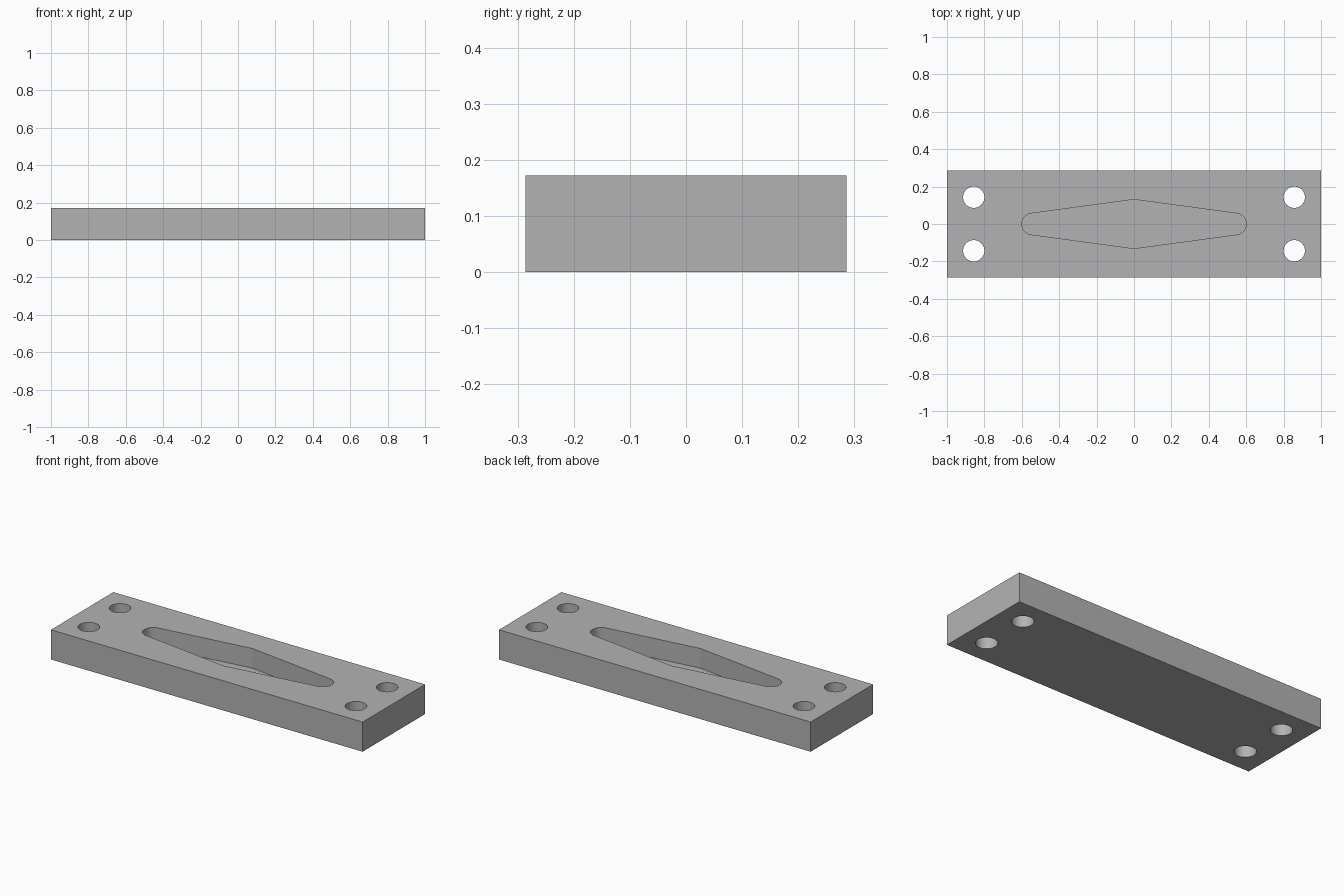
import bpy
import bmesh
from math import sin, cos, pi, atan

LENGTH, WIDTH, HEIGHT = 2.0, 0.572, 0.172
HOLE_X, HOLE_Y, HOLE_R = 0.857, 0.143, 0.057
POCKET_X, POCKET_R, POCKET_HALF, POCKET_DEPTH = 0.543, 0.057, 0.131, 0.114

cube = bpy.data.objects.get("Cube")
if cube:
    bpy.data.objects.remove(cube, do_unlink=True)

grey = bpy.data.materials.new("plain grey")
grey.use_nodes = True
colour = (0.45, 0.45, 0.45, 1)
grey.diffuse_color = colour
grey.node_tree.nodes["Principled BSDF"].inputs["Base Color"].default_value = colour


def prism(name, outline, bottom, top):
    """Extrude a counter-clockwise outline between two heights."""
    bm = bmesh.new()
    face = bm.faces.new([bm.verts.new((x, y, bottom)) for x, y in outline])
    result = bmesh.ops.extrude_face_region(bm, geom=[face])
    raised = [v for v in result["geom"] if isinstance(v, bmesh.types.BMVert)]
    bmesh.ops.translate(bm, vec=(0, 0, top - bottom), verts=raised)
    bmesh.ops.recalc_face_normals(bm, faces=bm.faces)
    mesh = bpy.data.meshes.new(name)
    bm.to_mesh(mesh)
    bm.free()
    mesh.materials.append(grey)
    obj = bpy.data.objects.new(name, mesh)
    bpy.context.collection.objects.link(obj)
    return obj


def arc(cx, cy, radius, start, end, steps):
    angles = [start + (end - start) * i / steps for i in range(steps + 1)]
    return [(cx + radius * cos(a), cy + radius * sin(a)) for a in angles]


# Rectangular plate
x, y = LENGTH / 2, WIDTH / 2
plate = prism("plate", [(-x, -y), (x, -y), (x, y), (-x, y)], 0, HEIGHT)

# Four through holes at the corners
cutters = []
for sx in (-1, 1):
    for sy in (-1, 1):
        circle = arc(sx * HOLE_X, sy * HOLE_Y, HOLE_R, 0, 2 * pi, 48)[:-1]
        cutters.append(prism("hole_cutter", circle, -0.1, HEIGHT + 0.1))

# Blind diamond pocket with rounded tips
tilt = atan((POCKET_HALF - POCKET_R) / POCKET_X)
sweep = pi / 2 - tilt
outline = arc(POCKET_X, 0, POCKET_R, -sweep, sweep, 24) + [(0, POCKET_HALF)]
outline += arc(-POCKET_X, 0, POCKET_R, pi - sweep, pi + sweep, 24) + [(0, -POCKET_HALF)]
cutters.append(prism("pocket_cutter", outline, HEIGHT - POCKET_DEPTH, HEIGHT + 0.1))

# Cut the plate, then discard the cutters
bpy.ops.object.select_all(action="DESELECT")
plate.select_set(True)
bpy.context.view_layer.objects.active = plate
for cutter in cutters:
    cutter.hide_render = True
    cut = plate.modifiers.new("cut", "BOOLEAN")
    cut.operation = "DIFFERENCE"
    cut.solver = "EXACT"
    cut.object = cutter
    bpy.ops.object.modifier_apply(modifier=cut.name)
    bpy.data.objects.remove(cutter, do_unlink=True)

# Smooth round walls, crisp edges
bpy.ops.object.shade_smooth_by_angle(angle=pi / 15)
